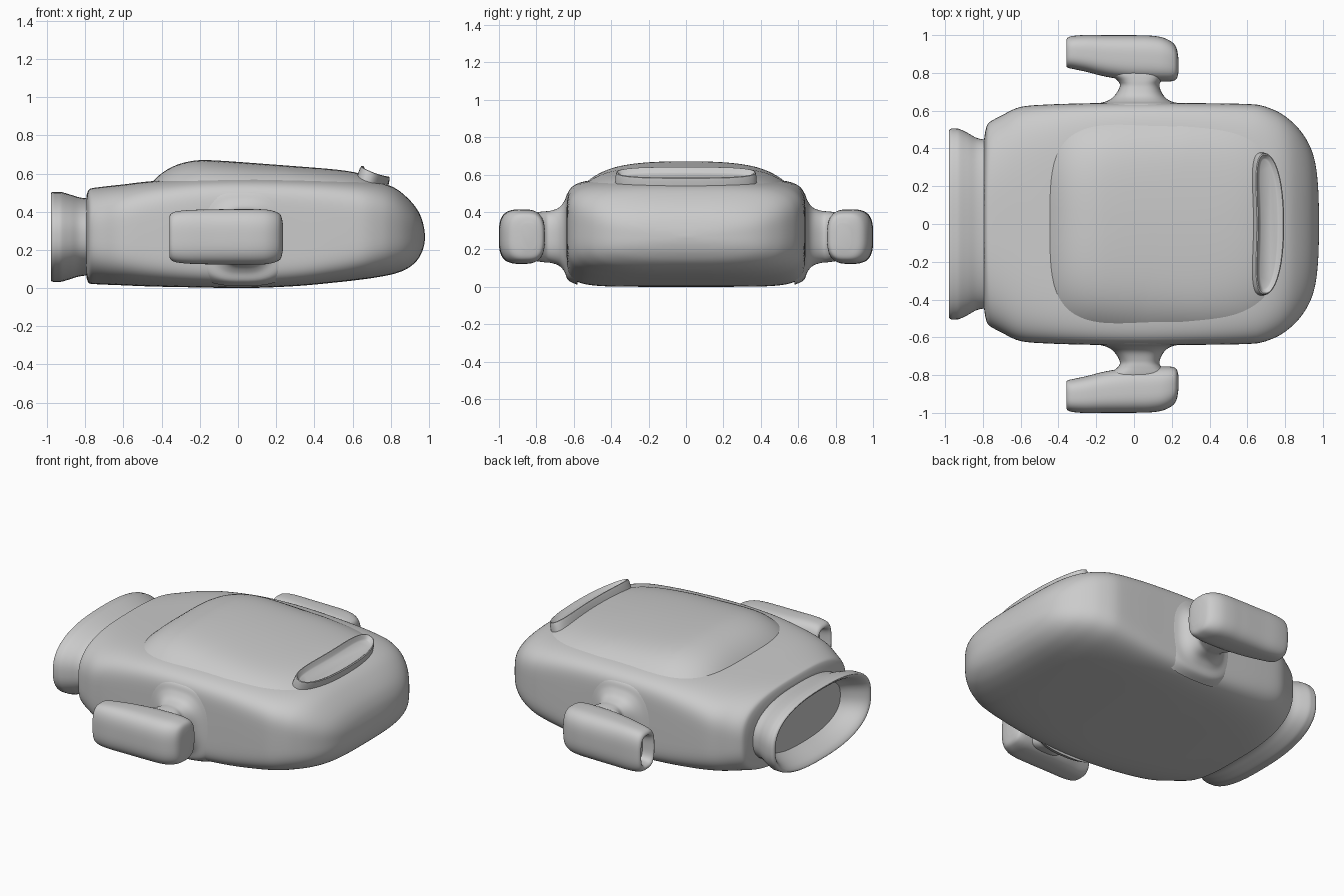
import bpy, bmesh, math

if "Cube" in bpy.data.objects:
    bpy.data.objects.remove(bpy.data.objects["Cube"])


def power(v, e):
    return math.copysign(abs(v) ** e, v)


def spline(rows, steps):
    """Smoothly interpolate rows of numbers (Catmull-Rom)."""
    out = []
    for i in range(len(rows) - 1):
        a, b, c, d = rows[max(i - 1, 0)], rows[i], rows[i + 1], rows[min(i + 2, len(rows) - 1)]
        span = c[0] - b[0]
        for s in range(steps):
            t = s / steps
            row = []
            for k in range(len(b)):
                m0 = (c[k] - a[k]) / 2
                m1 = (d[k] - b[k]) / 2
                # limit tangents where the spacing is uneven
                lim = 2 * abs(c[k] - b[k])
                m0 = max(-lim, min(lim, m0))
                m1 = max(-lim, min(lim, m1))
                row.append((2*t**3 - 3*t*t + 1) * b[k] + (t**3 - 2*t*t + t) * m0
                           + (3*t*t - 2*t**3) * c[k] + (t**3 - t*t) * m1)
            out.append(row)
    out.append(list(rows[-1]))
    return out


def skin(name, rings, angle=40):
    """Join rings of points into a capped, smooth skin."""
    bm = bmesh.new()
    loops = [[bm.verts.new(p) for p in ring] for ring in rings]
    n = len(loops[0])
    for a, b in zip(loops, loops[1:]):
        for i in range(n):
            j = (i + 1) % n
            bm.faces.new((a[i], a[j], b[j], b[i]))
    bm.faces.new(loops[0])
    bm.faces.new(loops[-1])
    bmesh.ops.recalc_face_normals(bm, faces=bm.faces)
    mesh = bpy.data.meshes.new(name)
    bm.to_mesh(mesh)
    bm.free()
    ob = bpy.data.objects.new(name, mesh)
    bpy.context.collection.objects.link(ob)
    bpy.ops.object.select_all(action='DESELECT')
    ob.select_set(True)
    bpy.context.view_layer.objects.active = ob
    bpy.ops.object.shade_smooth_by_angle(angle=math.radians(angle))
    return ob


def loft(name, rows, axis='x', steps=5, seg=80, side=1):
    """Rows: position, centre, centre z, half width, half height, squareness."""
    rings = []
    for pos, c, cz, rw, rh, n in spline(rows, steps):
        ring = []
        for i in range(seg):
            a = 2 * math.pi * (i + 0.5) / seg
            u = c + rw * power(math.cos(a), 2 / n)
            z = cz + rh * power(math.sin(a), 2 / n)
            ring.append((pos, side * u, z) if axis == 'x' else (u, side * pos, z))
        rings.append(ring)
    return skin(name, rings)


# Hull: x, half width, bottom, top, squareness
hull = [(-.795, .44, .06, .48, 2.6), (-.785, .50, .03, .51, 2.8), (-.77, .535, .022, .522, 3),
        (-.70, .575, .018, .532, 3.4), (-.60, .62, .014, .543, 4), (-.45, .633, .008, .56, 5),
        (-.2, .64, .003, .575, 6.5), (.05, .643, 0, .578, 7), (.3, .64, .01, .575, 6.5),
        (.5, .638, .028, .57, 5.5), (.65, .632, .045, .563, 4.6), (.75, .60, .06, .55, 4),
        (.82, .555, .075, .525, 3.7), (.88, .495, .098, .48, 3.5), (.93, .415, .135, .425, 3.3),
        (.96, .32, .18, .37, 3.1), (.975, .19, .225, .315, 2.8), (.98, .02, .262, .272, 2.2)]
loft("hull", [(x, 0, (b + t) / 2, w, (t - b) / 2, n) for x, w, b, t, n in hull], seg=112)

# Rear nozzle with hollow mouth
nozzle = [(-.84, .38, .16), (-.88, .41, .178), (-.95, .455, .2), (-.977, .48, .22), (-.98, .495, .23),
          (-.965, .506, .236), (-.93, .505, .236), (-.88, .482, .222), (-.83, .455, .207), (-.77, .445, .2)]
loft("rear_nozzle", [(x, 0, .268, w, h, 2.5) for x, w, h in nozzle])

# Raised deck: domed rounded panel, sloping toward the nose
rings = []
for k in range(25):
    r = max(.01, math.sin(k / 24 * math.pi / 2))
    ring = []
    for i in range(112):
        a = 2 * math.pi * (i + 0.5) / 112
        c, s = power(math.cos(a), 2 / 4), power(math.sin(a), 2 / 4)
        x = .16 + .635 * r * c
        y = .572 * r * s * (1 - .07 * max(0, c * r))
        top = .676 - .075 * (x + .2) - .03 * (y / .5) ** 2
        if x < -.2:
            top = .676 - .15 * (x + .2) ** 2 - .03 * (y / .5) ** 2
        ring.append((x, y, .525 + (top - .525) * (1 - r ** (7 if c > 0 else 6))))
    rings.append(ring)
skin("top_deck", rings)

# Nose vent: sloped oval dish with a raised rim
rings = []
for r, h in ((1.12, -.05), (1.08, -.012), (1.03, .002), (.95, .004), (.85, -.002), (.72, -.016), (.6, -.02)):
    ring = []
    for i in range(72):
        a = 2 * math.pi * i / 72
        across = .07 * r * power(math.cos(a), .85)
        y = (.3 + .07 * r) * power(math.sin(a), .6)
        bend = -.03 * (y / .37) ** 2
        ring.append((.722 + across + bend + h * .3, y, .608 - across * .42 + h))
    rings.append(ring)
skin("nose_vent", rings)

# Side pods and their flared necks
pod = [(-.29, .905, .045, .08), (-.34, .905, .055, .09), (-.358, .905, .066, .105), (-.35, .907, .08, .122),
       (-.32, .908, .088, .134), (-.25, .903, .098, .141), (-.15, .89, .11, .144), (-.02, .88, .12, .146),
       (.08, .877, .121, .146), (.15, .871, .117, .143), (.2, .86, .104, .131), (.225, .85, .082, .112),
       (.235, .84, .04, .07)]
neck = [(.58, .025, .27, .30, .26, 2.8), (.63, .025, .27, .24, .235, 2.8), (.65, .025, .27, .17, .19, 2.8),
        (.68, .027, .268, .13, .155, 2.8), (.73, .03, .267, .105, .138, 2.8), (.76, .03, .267, .118, .136, 2.8),
        (.80, .02, .267, .16, .13, 2.8), (.86, .0, .267, .18, .11, 2.8)]
for label, side in (("front", -1), ("back", 1)):
    loft(label + "_pod", [(x, y, .268, w, h, 3) for x, y, w, h in pod], side=side, seg=56)
    loft(label + "_pod_neck", neck, axis='y', side=side, seg=56)
